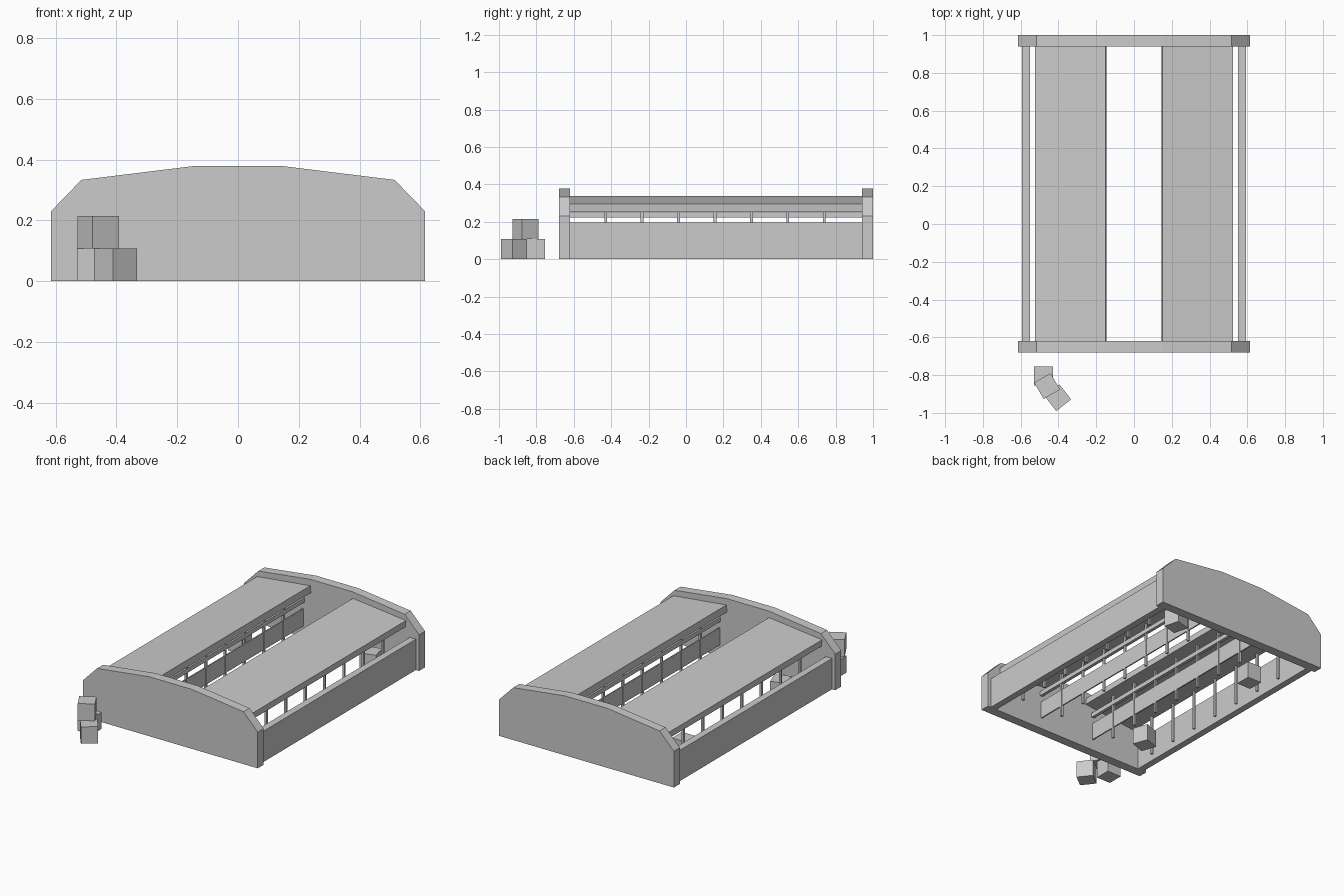
import bpy, bmesh, math
from mathutils import Matrix

cube = bpy.data.objects.get("Cube")
if cube:
    bpy.data.objects.remove(cube, do_unlink=True)

grey = bpy.data.materials.new("plain_grey")
grey.use_nodes = True
colour = (0.6, 0.6, 0.6, 1)
grey.diffuse_color = colour
grey.node_tree.nodes["Principled BSDF"].inputs["Base Color"].default_value = colour


def finish(name, bm):
    bmesh.ops.recalc_face_normals(bm, faces=bm.faces)
    mesh = bpy.data.meshes.new(name)
    bm.to_mesh(mesh)
    bm.free()
    mesh.materials.append(grey)
    obj = bpy.data.objects.new(name, mesh)
    bpy.context.collection.objects.link(obj)
    return obj


def prism(name, profile, y0, y1):
    """Extrude an x-z outline along y."""
    bm = bmesh.new()
    face = bm.faces.new([bm.verts.new((x, y0, z)) for x, z in profile])
    out = bmesh.ops.extrude_face_region(bm, geom=[face])
    moved = [v for v in out["geom"] if isinstance(v, bmesh.types.BMVert)]
    bmesh.ops.translate(bm, verts=moved, vec=(0, y1 - y0, 0))
    return finish(name, bm)


def box(name, centre, size, turn=0):
    bm = bmesh.new()
    bmesh.ops.create_cube(bm, size=1, matrix=Matrix.Diagonal((*size, 1)))
    obj = finish(name, bm)
    obj.location = centre
    obj.rotation_euler.z = math.radians(turn)
    return obj


FRONT, BACK = -0.62, 0.94          # inner faces of the end walls
MID, LENGTH = (FRONT + BACK) / 2, BACK - FRONT

# End walls with a faceted, arched top
half = [(0.615, 0), (0.615, 0.23), (0.515, 0.333), (0.15, 0.378)]
outline = half + [(-x, z) for x, z in reversed(half)]
prism("front_wall", outline, FRONT - 0.06, FRONT)
prism("back_wall", outline, BACK, BACK + 0.06)

for side, s in (("left", 1), ("right", -1)):
    # Low outer wall
    box(side + "_outer_wall", (s * 0.571, MID, 0.098), (0.043, LENGTH, 0.196))
    # Tilted roof slab, leaving the centre open
    slab = [(0.15, 0.337), (0.523, 0.296), (0.518, 0.253), (0.145, 0.294)]
    prism(side + "_roof", [(s * x, z) for x, z in slab], FRONT, BACK)
    # Aisle rail and board
    box(side + "_aisle_rail", (s * 0.2, MID, 0.236), (0.02, LENGTH, 0.028))
    box(side + "_aisle_board", (s * 0.2, MID, 0.125), (0.008, LENGTH, 0.11))
    # Two rows of posts up to the roof underside
    for i in range(7):
        y = -0.43 + i * 0.195
        for row, x, top in (("outer", 0.5, 0.256), ("aisle", 0.2, 0.289)):
            box(f"{side}_{row}_post_{i + 1}", (s * x, y, top / 2), (0.014, 0.014, top))

# Crates stacked outside and standing in the stalls
B = 0.107
crates = [(-0.48, -0.805, 0, 0), (-0.403, -0.92, 0, 38), (-0.46, -0.858, B, 30),
          (-0.4, 0.59, 0, 0), (-0.4, -0.38, 0, 20), (0.36, 0.82, 0, 15)]
for i, (x, y, z, turn) in enumerate(crates):
    box(f"crate_{i + 1}", (x, y, z + B / 2), (0.1, 0.1, B), turn)
